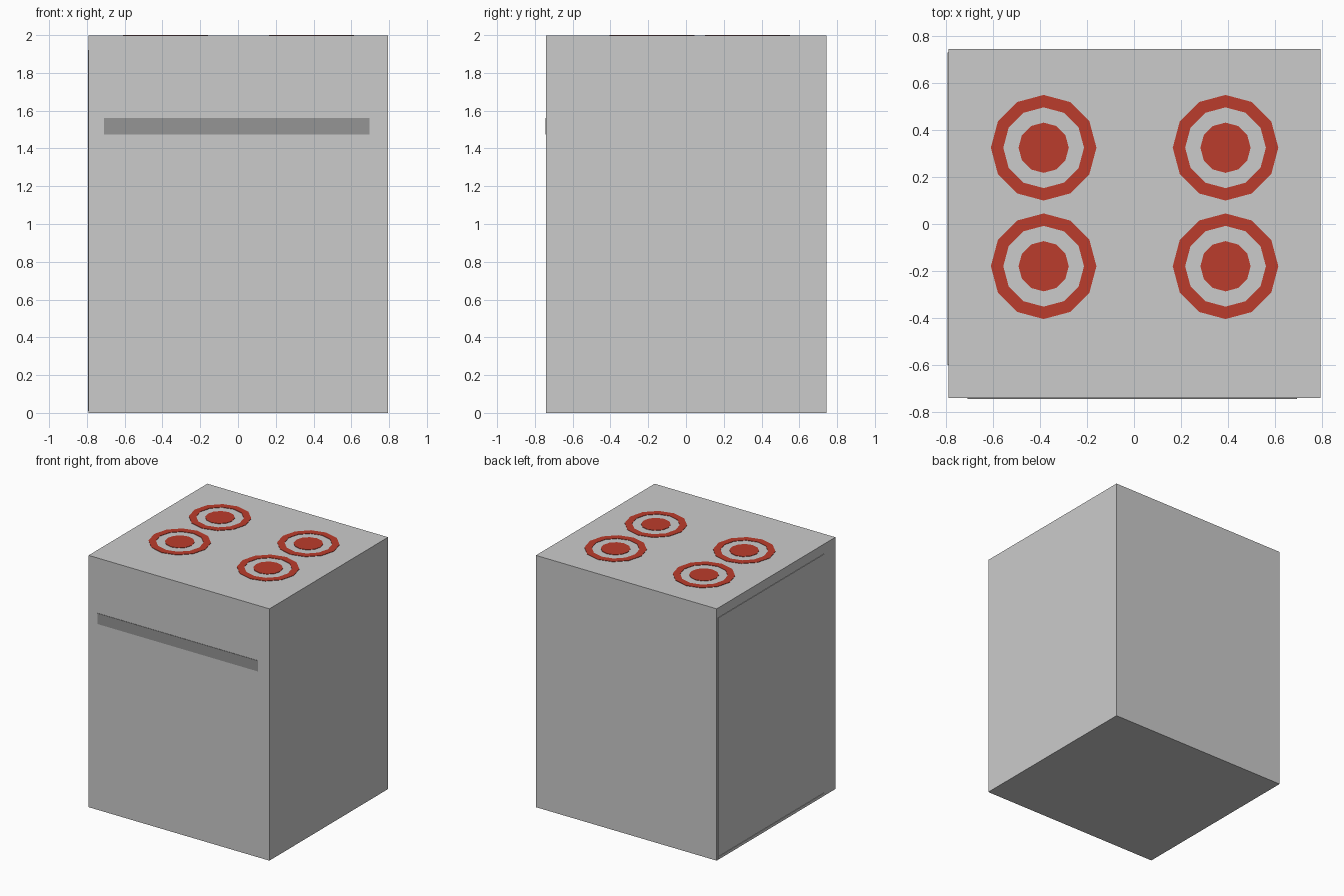
import bpy, bmesh
from math import cos, sin, tau

if "Cube" in bpy.data.objects:
    bpy.data.objects.remove(bpy.data.objects["Cube"])


def material(name, color):
    m = bpy.data.materials.new(name)
    m.diffuse_color = (*color, 1)
    m.use_nodes = True
    m.node_tree.nodes["Principled BSDF"].inputs["Base Color"].default_value = m.diffuse_color
    return m


RED = material("burner_red", (0.5, 0.045, 0.025))
DARK = material("handle_grey", (0.3, 0.3, 0.3))


def finish(bm, name, mat=None):
    bmesh.ops.recalc_face_normals(bm, faces=bm.faces)
    me = bpy.data.meshes.new(name)
    bm.to_mesh(me)
    bm.free()
    if mat:
        me.materials.append(mat)
    ob = bpy.data.objects.new(name, me)
    bpy.context.collection.objects.link(ob)


def box(name, lo, hi, mat=None):
    bm = bmesh.new()
    bmesh.ops.create_cube(bm, size=1)
    for v in bm.verts:
        v.co = [(a + b) / 2 + c * (b - a) for a, b, c in zip(lo, hi, v.co)]
    finish(bm, name, mat)


def circle(bm, x, y, z, r, n=12):
    return [bm.verts.new((x + r * cos(tau * i / n), y + r * sin(tau * i / n), z))
            for i in range(n)]


def burner(name, x, y, z=1.997, h=0.003, n=12):
    # outer ring with a rectangular section
    bm = bmesh.new()
    section = [(0.225, z), (0.225, z + h), (0.172, z + h), (0.172, z)]
    loops = [circle(bm, x, y, zz, r, n) for r, zz in section]
    for a, b in zip(loops, loops[1:] + loops[:1]):
        for i in range(n):
            j = (i + 1) % n
            bm.faces.new((a[i], a[j], b[j], b[i]))
    # centre plate
    low, top = circle(bm, x, y, z, 0.107, n), circle(bm, x, y, z + h, 0.107, n)
    bm.faces.new(low[::-1])
    bm.faces.new(top)
    for i in range(n):
        j = (i + 1) % n
        bm.faces.new((low[i], low[j], top[j], top[i]))
    finish(bm, name, RED)


# Cabinet
box("oven_body", (-0.791, -0.742, 0), (0.795, 0.745, 1.997))

# Door handle strip on the front
box("door_handle", (-0.71, -0.745, 1.475), (0.695, -0.742, 1.56), DARK)

# Four burners on the top
for row, y in (("front", -0.18), ("rear", 0.325)):
    for side, x in (("left", -0.385), ("right", 0.39)):
        burner(f"{row}_{side}_burner", x, y)

# Thin trim on the left side: top, rear and bottom edges
box("left_trim_top", (-0.795, -0.6, 1.905), (-0.791, 0.73, 1.92))
box("left_trim_rear", (-0.795, 0.715, 0.025), (-0.791, 0.73, 1.905))
box("left_trim_bottom", (-0.795, -0.6, 0.01), (-0.791, 0.73, 0.025))
